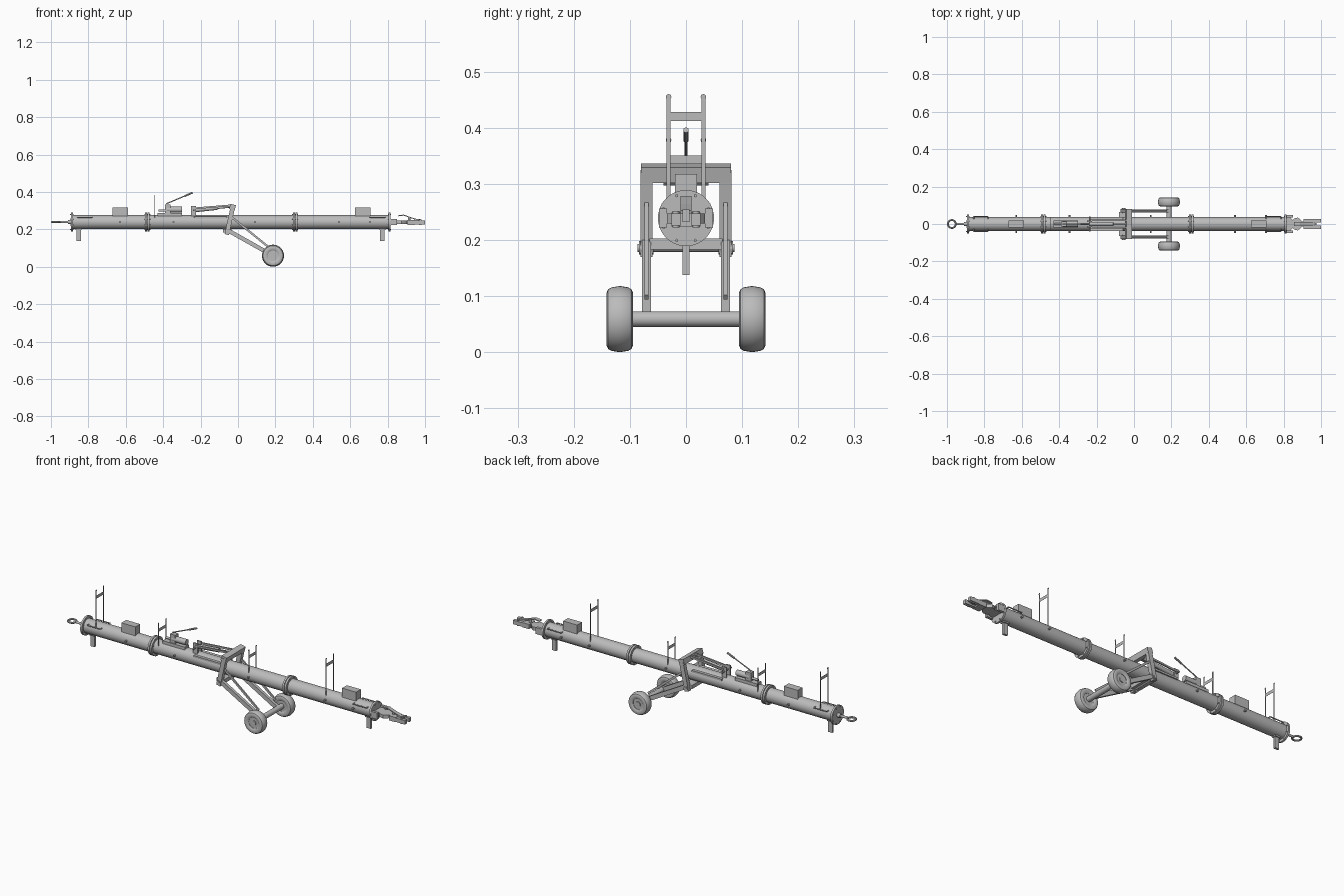
import bpy, bmesh, math
from mathutils import Vector

if "Cube" in bpy.data.objects:
    bpy.data.objects.remove(bpy.data.objects["Cube"])

grey = bpy.data.materials.new("plain_grey")
grey.use_nodes = True
grey.diffuse_color = (0.5, 0.5, 0.5, 1)
grey.node_tree.nodes["Principled BSDF"].inputs["Base Color"].default_value = (0.5, 0.5, 0.5, 1)

AXIS = 0.239   # height of the tube centreline
R = 0.037      # tube radius
parts = []


def finish(name, bm):
    bmesh.ops.recalc_face_normals(bm, faces=bm.faces)
    mesh = bpy.data.meshes.new(name)
    bm.to_mesh(mesh)
    bm.free()
    mesh.materials.append(grey)
    ob = bpy.data.objects.new(name, mesh)
    bpy.context.collection.objects.link(ob)
    parts.append(ob)
    return ob


def box(name, x, y, z):
    """Box from (min, max) pairs."""
    bm = bmesh.new()
    bmesh.ops.create_cube(bm, size=1)
    for v in bm.verts:
        v.co = Vector([sum(r) / 2 + c * (r[1] - r[0]) for c, r in zip(v.co, (x, y, z))])
    return finish(name, bm)


def rod(name, a, b, r, sides=16):
    """Cylinder between two points."""
    a, b = Vector(a), Vector(b)
    bm = bmesh.new()
    bmesh.ops.create_cone(bm, cap_ends=True, segments=sides, radius1=r, radius2=r, depth=(b - a).length)
    turn = (b - a).to_track_quat('Z', 'Y')
    for v in bm.verts:
        v.co = turn @ v.co + (a + b) / 2
    return finish(name, bm)


def prism(name, pts, lo, hi, axis):
    """Outline in (x, z) pulled along y, or in (x, y) pulled along z."""
    bm = bmesh.new()
    put = (lambda p, t: (p[0], t, p[1])) if axis == 'y' else (lambda p, t: (p[0], p[1], t))
    face = bm.faces.new([bm.verts.new(put(p, lo)) for p in pts])
    new = bmesh.ops.extrude_face_region(bm, geom=[face])["geom"]
    for v in new:
        if isinstance(v, bmesh.types.BMVert):
            v.co["xyz".index(axis)] = hi
    return finish(name, bm)


def beam(name, a, b, w, y):
    """Flat bar of width w from a to b in the x-z plane."""
    a, b = Vector(a), Vector(b)
    d = (b - a).normalized()
    n = Vector((-d.y, d.x)) * w / 2
    return prism(name, [a + n, b + n, b - n, a - n], y[0], y[1], 'y')


def lathe(name, profile, centre, steps=40):
    """Closed (radius, y) profile spun about the y axis."""
    bm = bmesh.new()
    vs = [bm.verts.new((r, y, 0)) for r, y in profile]
    es = [bm.edges.new((vs[i - 1], vs[i])) for i in range(len(vs))]
    bmesh.ops.spin(bm, geom=vs + es, cent=(0, 0, 0), axis=(0, 1, 0), angle=math.tau, steps=steps)
    bmesh.ops.remove_doubles(bm, verts=bm.verts, dist=0.00005)
    bmesh.ops.translate(bm, verts=bm.verts, vec=centre)
    return finish(name, bm)


def side(s, a, b):
    return tuple(sorted((s * a, s * b)))


# Main tube with bolted flanges
rod("main_tube", (-0.89, 0, AXIS), (0.81, 0, AXIS), R, 40)
for fx in (-0.888, -0.491, -0.478, 0.299, 0.312, 0.81):
    rod("flange", (fx - 0.005, 0, AXIS), (fx + 0.005, 0, AXIS), 0.05, 40)
    for i in range(8):
        t = math.tau * (i + 0.5) / 8
        y, z = 0.043 * math.cos(t), AXIS + 0.043 * math.sin(t)
        rod("flange_bolt", (fx - 0.009, y, z), (fx + 0.009, y, z), 0.003, 6)

# Tow ring
bm = bmesh.new()
ring = [bm.verts.new((0.021 + 0.005 * math.cos(t * math.tau / 10), 0, 0.005 * math.sin(t * math.tau / 10))) for t in range(10)]
edges = [bm.edges.new((ring[i - 1], ring[i])) for i in range(10)]
bmesh.ops.spin(bm, geom=ring + edges, cent=(0, 0, 0), axis=(0, 0, 1), angle=math.tau, steps=32)
bmesh.ops.remove_doubles(bm, verts=bm.verts, dist=0.00005)
bmesh.ops.translate(bm, verts=bm.verts, vec=(-0.974, 0, AXIS))
finish("tow_ring", bm)
rod("ring_shank", (-0.95, 0, AXIS), (-0.89, 0, AXIS), 0.006)
rod("ring_collar", (-0.91, 0, AXIS), (-0.89, 0, AXIS), 0.011)

# Coupling head: neck plate, forked jaw and locking lever
half = [(0.815, 0.036), (0.835, 0.036), (0.848, 0.022), (0.858, 0.03), (0.875, 0.034), (0.89, 0.024), (0.9, 0.013), (0.93, 0.013)]
prism("neck_plate", half + [(x, -y) for x, y in reversed(half)], 0.229, 0.247, 'z')
box("jaw_base", (0.905, 0.945), (-0.026, 0.026), (0.224, 0.249))
for s in (1, -1):
    box("jaw_finger", (0.94, 1.0), side(s, 0.009, 0.026), (0.226, 0.247))
    rod("jaw_pin", (0.975, s * 0.018, 0.222), (0.975, s * 0.018, 0.252), 0.006)
    box("neck_cheek", (0.815, 0.85), side(s, 0.034, 0.048), (0.222, 0.256))
box("jaw_tongue", (0.94, 0.975), (-0.006, 0.006), (0.232, 0.254))
lever = [(0.855, 0.272), (0.885, 0.276), (0.925, 0.262), (0.965, 0.25)]
for a, b in zip(lever, lever[1:]):
    beam("lock_lever", a, b, 0.005, (-0.01, 0.01))
rod("lever_post", (0.915, 0, 0.24), (0.915, 0, 0.265), 0.006)

# Stubby support legs and equipment boxes
for x in (-0.852, 0.772):
    box("support_leg", (x - 0.012, x + 0.012), (-0.006, 0.006), (0.138, 0.21))
    box("leg_pad", (x - 0.016, x + 0.016), (-0.012, 0.012), (0.197, 0.206))
for x in (-0.63, 0.667):
    box("equipment_box", (x - 0.041, x + 0.041), (-0.02, 0.02), (0.268, 0.318))

# Thin upright marker frames, tall at the ends and short near the middle
for x, top in ((-0.812, 0.455), (-0.445, 0.378), (0.085, 0.378), (0.54, 0.455)):
    t = (x - 0.0004, x + 0.0004)
    for s in (1, -1):
        box("frame_post", t, side(s, 0.0275, 0.0345), (0.25, top))
        rod("frame_knob", (t[0], s * 0.031, top), (t[1], s * 0.031, top), 0.005, 12)
    box("frame_crossbar", t, (-0.029, 0.029), (top - 0.043, top - 0.027))

# Side lugs and grab handles
for s in (1, -1):
    for x in (-0.63, -0.345, 0.09, 0.54, 0.705):
        rod("side_lug", (x, s * 0.03, AXIS), (x, s * 0.048, AXIS), 0.005, 10)
    for x0, x1 in ((-0.857, -0.78), (0.705, 0.785)):
        path = [(x0, s * 0.028, 0.263), (x0, s * 0.041, 0.263), (x1, s * 0.041, 0.263), (x1, s * 0.028, 0.263)]
        for a, b in zip(path, path[1:]):
            rod("grab_handle", a, b, 0.003, 8)

# Hand pump
box("pump_base", (-0.43, -0.30), (-0.018, 0.018), (0.27, 0.287))
rod("pump_body", (-0.38, 0, 0.306), (-0.3, 0, 0.306), 0.015, 20)
box("pump_block", (-0.39, -0.36), (-0.013, 0.013), (0.28, 0.332))
rod("pump_piston", (-0.425, 0, 0.3), (-0.38, 0, 0.3), 0.006)
rod("pump_handle", (-0.383, 0, 0.337), (-0.245, 0, 0.395), 0.003, 10)
rod("handle_grip", (-0.285, 0, 0.378), (-0.243, 0, 0.396), 0.005, 10)

# Lifting ram between its anchor and the top of the swing frame
prism("ram_saddle", [(-0.235, 0.258), (-0.06, 0.258), (-0.06, 0.268), (-0.235, 0.268)], -0.038, 0.038, 'y')
rod("ram_cylinder", (-0.235, 0, 0.302), (-0.11, 0, 0.315), 0.011, 20)
rod("ram_piston", (-0.11, 0, 0.315), (-0.035, 0, 0.322), 0.006)
for s in (1, -1):
    box("ram_anchor", (-0.25, -0.225), side(s, 0.012, 0.019), (0.265, 0.325))
    beam("ram_rail", (-0.235, 0.312), (-0.04, 0.328), 0.009, side(s, 0.016, 0.024))
rod("anchor_pin", (-0.237, -0.04, 0.302), (-0.237, 0.04, 0.302), 0.005, 10)

# Swing frame: uprights, top beam, pivot and legs down to the axle
WX, WZ = 0.187, 0.059
prism("top_beam", [(-0.047, 0.31), (-0.018, 0.302), (-0.011, 0.329), (-0.04, 0.336)], -0.08, 0.08, 'y')
box("pivot_plate", (-0.08, -0.035), (-0.065, 0.065), (0.183, 0.203))
rod("pivot_rod", (-0.056, -0.086, 0.186), (-0.056, 0.086, 0.186), 0.007)
for s in (1, -1):
    beam("upright", (-0.06, 0.172), (-0.027, 0.322), 0.024, side(s, 0.06, 0.081))
    beam("leg", (-0.055, 0.195), (WX, WZ), 0.022, side(s, 0.062, 0.078))
    beam("brace", (-0.042, 0.272), (0.172, 0.098), 0.011, side(s, 0.067, 0.074))
    rod("pivot_boss", (-0.056, s * 0.058, 0.186), (-0.056, s * 0.084, 0.186), 0.012)

# Axle and wheels
rod("axle", (WX, -0.1, WZ), (WX, 0.1, WZ), 0.014, 24)
tyre = [(0.028, -0.019), (0.034, -0.023), (0.047, -0.0235), (0.053, -0.021), (0.0565, -0.015), (0.059, 0)]
tyre += [(r, -y) for r, y in reversed(tyre[:-1])]
for s in (1, -1):
    lathe("tyre", tyre, (WX, s * 0.118, WZ))
    rod("wheel_rim", (WX, s * 0.1, WZ), (WX, s * 0.135, WZ), 0.0285, 32)
    rod("wheel_hub", (WX, s * 0.1, WZ), (WX, s * 0.139, WZ), 0.014, 24)

# Smooth round surfaces while keeping edges crisp
bpy.ops.object.select_all(action='DESELECT')
for ob in parts:
    ob.select_set(True)
bpy.context.view_layer.objects.active = parts[0]
bpy.ops.object.shade_smooth_by_angle(angle=math.radians(35))
